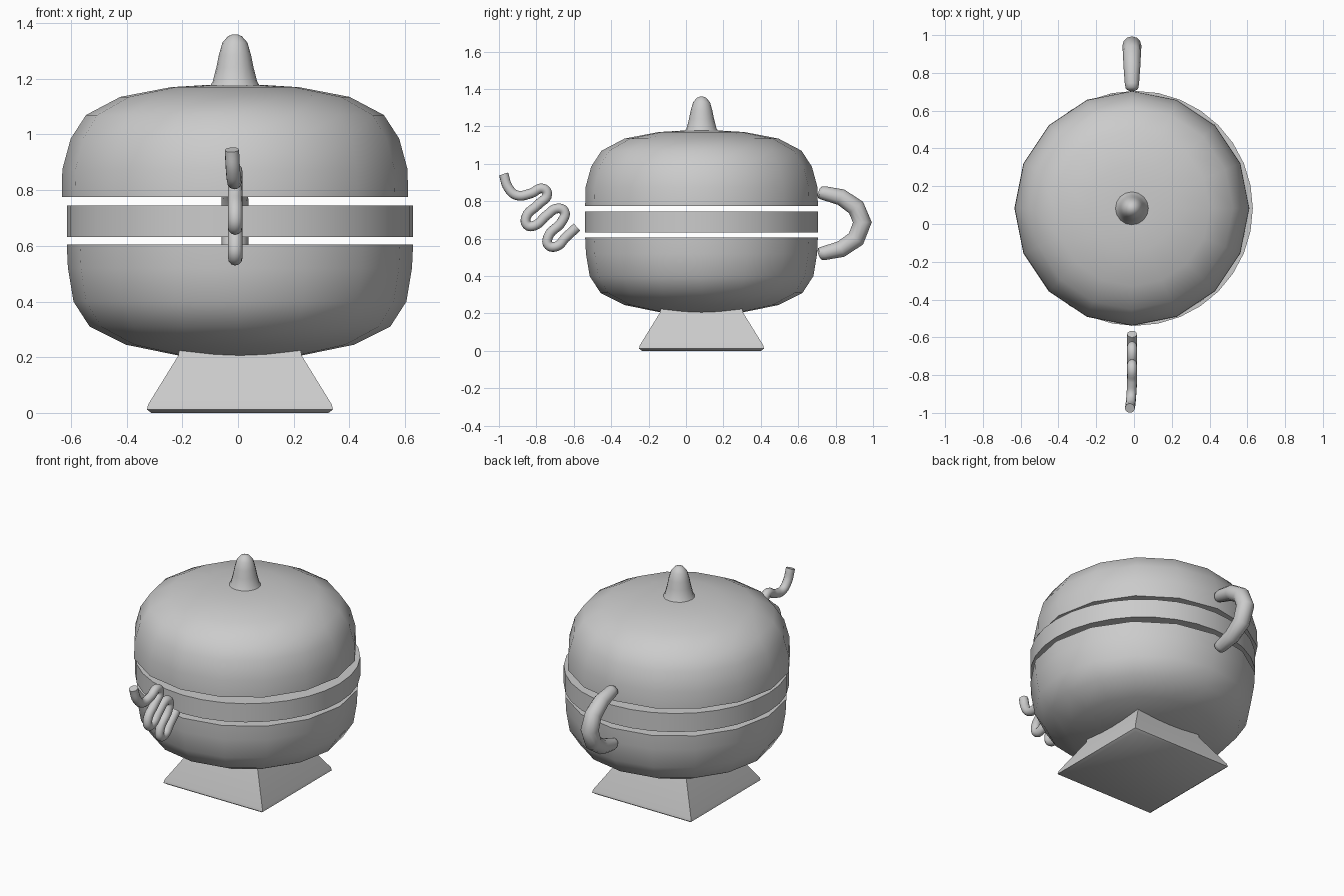
import bpy, bmesh
from math import cos, sin, pi

if "Cube" in bpy.data.objects:
    bpy.data.objects.remove(bpy.data.objects["Cube"])

CY = 0.083  # body axis in y


def finish(name, bm, angle=40):
    bmesh.ops.recalc_face_normals(bm, faces=bm.faces)
    me = bpy.data.meshes.new(name)
    bm.to_mesh(me)
    bm.free()
    ob = bpy.data.objects.new(name, me)
    bpy.context.collection.objects.link(ob)
    smooth(ob, angle)
    return ob


def smooth(ob, angle):
    bpy.ops.object.select_all(action='DESELECT')
    ob.select_set(True)
    bpy.context.view_layer.objects.active = ob
    bpy.ops.object.shade_smooth_by_angle(angle=angle * pi / 180)


def loft(name, profile, sides, cx, turn=0, scale=1, angle=40):
    """Stack of regular polygons (radius, height), capped at both ends."""
    bm = bmesh.new()
    rings = []
    for r, z in profile:
        rings.append([bm.verts.new((cx + r * scale * cos(turn + 2 * pi * i / sides),
                                    CY + r * scale * sin(turn + 2 * pi * i / sides), z))
                      for i in range(sides)])
    for a, b in zip(rings, rings[1:]):
        for i in range(sides):
            j = (i + 1) % sides
            bm.faces.new((a[i], a[j], b[j], b[i]))
    bm.faces.new(rings[0])
    bm.faces.new(rings[-1])
    return finish(name, bm, angle)


def tube(name, points, depth, kind, radii=None):
    cu = bpy.data.curves.new(name, 'CURVE')
    cu.dimensions = '3D'
    cu.bevel_depth = depth
    cu.bevel_resolution = 4
    cu.resolution_u = 6
    cu.use_fill_caps = True
    sp = cu.splines.new(kind)
    pts = sp.points if kind == 'POLY' else sp.bezier_points
    pts.add(len(points) - 1)
    for i, (p, co) in enumerate(zip(pts, points)):
        p.co = (*co, 1) if kind == 'POLY' else co
        if kind == 'BEZIER':
            p.handle_left_type = p.handle_right_type = 'AUTO'
        p.radius = radii[i] if radii else 1
    ob = bpy.data.objects.new(name, cu)
    bpy.context.collection.objects.link(ob)
    bpy.ops.object.select_all(action='DESELECT')
    ob.select_set(True)
    bpy.context.view_layer.objects.active = ob
    bpy.ops.object.convert(target='MESH')
    smooth(bpy.context.object, 50)


# square flared foot (half widths scaled to corner radius)
foot = loft("foot", [(0.318, 0.0), (0.334, 0.012), (0.33, 0.03), (0.222, 0.205), (0.21, 0.27)],
            4, 0.007, pi / 4, 2 ** 0.5, 60)
# lower bowl
loft("bowl", [(0.1, 0.2), (0.22, 0.206), (0.41, 0.245), (0.54, 0.31), (0.598, 0.40),
              (0.618, 0.52), (0.622, 0.605)], 16, 0.007)
# middle band
loft("middle_band", [(0.622, 0.632), (0.622, 0.745)], 32, 0.007)
# lid
loft("lid", [(0.622, 0.775), (0.62, 0.875), (0.59, 0.985), (0.535, 1.07), (0.412, 1.135),
             (0.23, 1.17), (0.1, 1.178)], 16, -0.011)
# lid knob
loft("lid_knob", [(0.095, 1.165), (0.08, 1.19), (0.067, 1.24), (0.058, 1.285), (0.045, 1.33),
                  (0.025, 1.353), (0.008, 1.36)], 16, -0.011, angle=60)

# rear handle: chunky arc, mirrored top to bottom about z = 0.683
upper = [(0.708, 0.85), (0.716, 0.847), (0.74, 0.843), (0.829, 0.822), (0.909, 0.767)]
arc = upper + [(0.943, 0.687)] + [(y, 1.366 - z) for y, z in reversed(upper)]
rad = [0.35, 0.68, 0.78, 0.92, 1.0]
tube("rear_handle", [(-0.011, y, z) for y, z in arc], 0.048, 'POLY',
     rad + [1.05] + rad[::-1])

# front squiggle
path = [(-0.975, 0.945), (-0.95, 0.872), (-0.905, 0.832), (-0.83, 0.842), (-0.765, 0.868),
        (-0.742, 0.838), (-0.79, 0.783), (-0.855, 0.715), (-0.848, 0.672), (-0.81, 0.67),
        (-0.745, 0.725), (-0.685, 0.762), (-0.65, 0.745), (-0.662, 0.694), (-0.737, 0.61),
        (-0.735, 0.565), (-0.69, 0.56), (-0.645, 0.605), (-0.583, 0.662)]
tube("front_squiggle", [(-0.022 + 0.004 * min(i, 3), y, z) for i, (y, z) in enumerate(path)],
     0.026, 'BEZIER')
